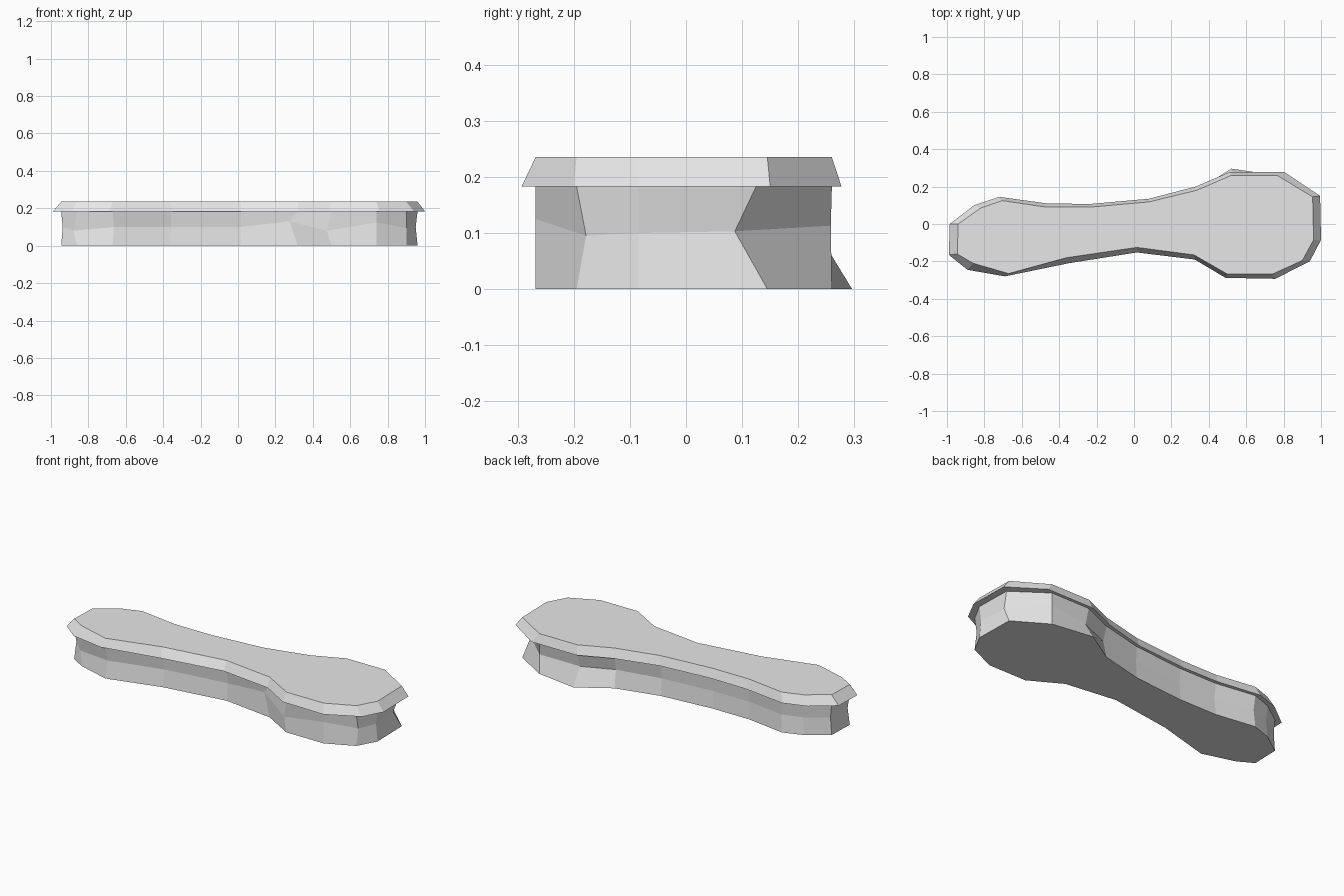
import bpy
import bmesh

cube = bpy.data.objects.get("Cube")
if cube:
    bpy.data.objects.remove(cube, do_unlink=True)

# Single grey finish
grey = bpy.data.materials.new("light grey")
grey.use_nodes = True
colour = (0.8, 0.8, 0.8, 1.0)
grey.diffuse_color = colour
grey.node_tree.nodes["Principled BSDF"].inputs["Base Color"].default_value = colour

# Plan outline of the slab, counter-clockwise from the narrow end
outline = [
    (-.945, -.16), (-.86, -.21), (-.67, -.265), (-.36, -.18), (.015, -.125),
    (.32, -.165), (.5, -.268), (.74, -.268), (.9, -.195), (.96, -.085),
    (.955, .145), (.765, .26), (.52, .26), (.335, .18), (.08, .118),
    (-.235, .09), (-.47, .09), (-.705, .125), (-.82, .085), (-.94, 0)]

# Wider overhanging lip of the lid
lip = [
    (-.99, -.165), (-.89, -.245), (-.69, -.28), (-.35, -.21), (.015, -.152),
    (.325, -.19), (.49, -.288), (.755, -.293), (.94, -.2), (1, -.085),
    (.995, .15), (.805, .277), (.51, .277), (.33, .2), (.08, .135),
    (-.235, .107), (-.465, .11), (-.72, .145), (-.855, .1), (-.985, 0)]

# Irregular chiselled waist: points that differ from a plain inset
dents = {
    1: (-.88, -.195, .08), 5: (.275, -.15, .13), 6: (.475, -.255, .08),
    7: (.74, -.268, .125), 8: (.9, -.178, .095), 9: (.95, -.085, .1),
    10: (.94, .087, .103), 11: (.765, .258, .113), 12: (.52, .235, .1),
    13: (.34, .16, .1)}


def at_height(points, z):
    return [(x, y, z) for x, y in points]


def build_stack(name, rings):
    """Skin a stack of matching rings and close both ends."""
    bm = bmesh.new()
    loops = [[bm.verts.new(p) for p in ring] for ring in rings]
    count = len(loops[0])
    for low, high in zip(loops, loops[1:]):
        for i in range(count):
            j = (i + 1) % count
            bm.faces.new((low[i], low[j], high[j], high[i]))
    bm.faces.new(loops[0][::-1])
    bm.faces.new(loops[-1])
    bmesh.ops.recalc_face_normals(bm, faces=bm.faces)
    mesh = bpy.data.meshes.new(name)
    bm.to_mesh(mesh)
    bm.free()
    mesh.materials.append(grey)
    obj = bpy.data.objects.new(name, mesh)
    bpy.context.collection.objects.link(obj)
    return obj


# Rough body, with a slight bulge at the foot of the wide end
RIM_Z, TOP_Z = .183, .235
foot = list(outline)
foot[12] = (.52, .296)
neck = list(outline)
neck[10] = (.955, .125)
waist = [dents.get(i, (x * .992, y * .94, .1)) for i, (x, y) in enumerate(outline)]
build_stack("body", [at_height(foot, 0), waist, at_height(neck, RIM_Z)])

# Bevelled lid
build_stack("lid", [at_height(lip, RIM_Z), at_height(outline, TOP_Z)])
